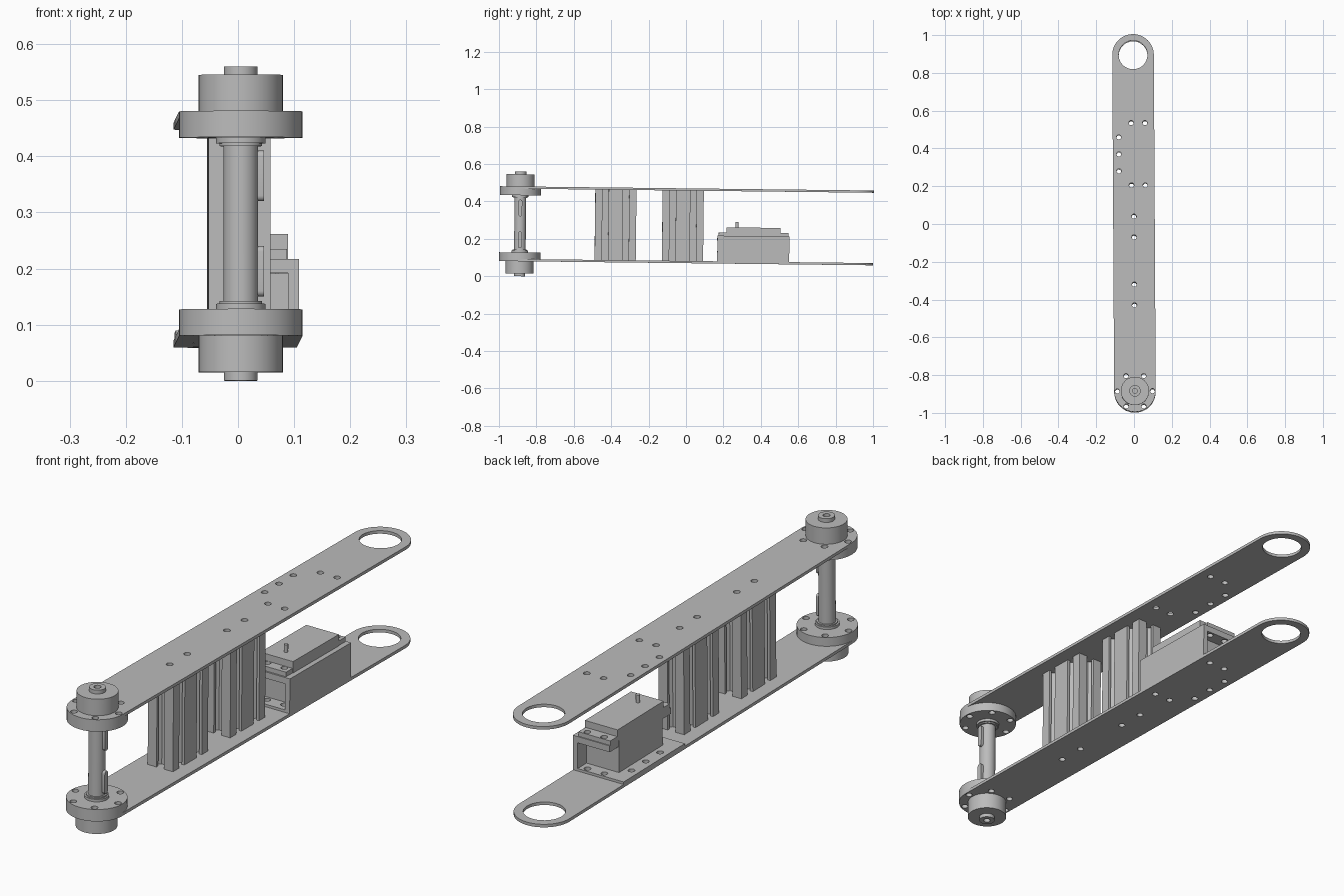
import bpy, bmesh
from math import pi, sin, cos, radians
from mathutils import Matrix, Vector

if "Cube" in bpy.data.objects:
    bpy.data.objects.remove(bpy.data.objects["Cube"], do_unlink=True)

grey = bpy.data.materials.new("plain_grey")
grey.use_nodes = True
GREY = (0.5, 0.5, 0.5, 1)
grey.diffuse_color = GREY
grey.node_tree.nodes["Principled BSDF"].inputs["Base Color"].default_value = GREY

MID = 0.27          # height of the mirror plane between the two arms
PIVOT = -0.89       # shaft position along y
REACH = 0.89        # ring position along y
R = 0.11            # half width of an arm
parts = []


def circle(x, y, r, n=40):
    return [(x + r * cos(2 * pi * i / n), y + r * sin(2 * pi * i / n)) for i in range(n)]


def rect(x0, x1, y0, y1):
    return [(x0, y0), (x1, y0), (x1, y1), (x0, y1)]


def stadium(x, y0, y1, r, n=24):
    arc = [(r * cos(pi * i / n), r * sin(pi * i / n)) for i in range(n + 1)]
    return [(x + a, y1 + b) for a, b in arc] + [(x - a, y0 - b) for a, b in arc]


def prism(bm, outline, z0, z1):
    face = bm.faces.new([bm.verts.new((x, y, z0)) for x, y in outline])
    top = bmesh.ops.extrude_face_region(bm, geom=[face])["geom"]
    verts = [v for v in top if isinstance(v, bmesh.types.BMVert)]
    bmesh.ops.translate(bm, verts=verts, vec=(0, 0, z1 - z0))


def finish(name, bm):
    bmesh.ops.recalc_face_normals(bm, faces=bm.faces)
    mesh = bpy.data.meshes.new(name)
    bm.to_mesh(mesh)
    bm.free()
    mesh.materials.append(grey)
    obj = bpy.data.objects.new(name, mesh)
    bpy.context.collection.objects.link(obj)
    parts.append(obj)
    return obj


def solid(name, *prisms, matrix=None):
    bm = bmesh.new()
    for outline, z0, z1 in prisms:
        prism(bm, outline, z0, z1)
    if matrix:
        bmesh.ops.transform(bm, matrix=matrix, verts=bm.verts)
    return finish(name, bm)


def lathe(name, profile, y, side):
    bm = bmesh.new()
    verts = [bm.verts.new((r, y, MID + side * z)) for r, z in profile]
    edges = [bm.edges.new(pair) for pair in zip(verts, verts[1:])]
    bmesh.ops.spin(bm, geom=verts + edges, cent=(0, y, 0), axis=(0, 0, 1),
                   angle=2 * pi, steps=48)
    bmesh.ops.remove_doubles(bm, verts=bm.verts, dist=1e-5)
    return finish(name, bm)


# Bolt hole positions shared by both arms
holes = [(x, y) for y in (0.2, 0.53) for x in (-0.012, 0.061)]
holes += [(-0.078, y) for y in (0.275, 0.365, 0.455)]
posts = (-0.38, -0.02)
holes += [(0, y + d) for y in posts for d in (-0.055, 0.055)]
holes += [(0.093 * cos(k * pi / 3), PIVOT + 0.093 * sin(k * pi / 3)) for k in range(6)]
cutter = solid("hole_cutter", *[(circle(x, y, 0.0125, 20), -0.1, 0.7) for x, y in holes],
               (circle(0, REACH, 0.076, 48), -0.1, 0.7))
cutter.hide_render = True
parts.remove(cutter)
drilled = []

# Arms, flanges, hubs and collars, mirrored top and bottom
for side, label in ((1, "upper"), (-1, "lower")):
    def layer(z0, z1):
        return sorted((MID + side * z0, MID + side * z1))
    drilled.append(solid(label + "_arm", (stadium(0, PIVOT, REACH, R), *layer(0.188, 0.2))))
    drilled.append(solid(label + "_flange", (circle(0, PIVOT, R, 48), *layer(0.153, 0.188))))
    lathe(label + "_hub", [(0, 0.26), (0.013, 0.26), (0.013, 0.28), (0.03, 0.28),
                           (0.03, 0.265), (0.075, 0.265), (0.075, 0.2), (0, 0.2)],
          PIVOT, side)
    lathe(label + "_collar", [(0, 0.153), (0.044, 0.153), (0.044, 0.143), (0.038, 0.143),
                              (0.038, 0.138), (0, 0.138)], PIVOT, side)
    # Round-ended key on the shaft, facing +x
    turn = Matrix.Translation((0, PIVOT, MID + side * 0.085)) @ Matrix.Rotation(pi / 2, 4, "Z") \
        @ Matrix.Rotation(pi / 2, 4, "X")
    solid(label + "_shaft_key", (stadium(0, -0.035, 0.035, 0.01, 10), 0.02, 0.041), matrix=turn)

solid("shaft", (circle(0, PIVOT, 0.031, 40), MID - 0.153, MID + 0.153))


# Slotted double-width posts between the arms
def slotted_outline(cy, unit=0.0055):
    slot = [(-3, 0), (-3, 2), (-5.5, 2), (-5.5, 3.5), (-3, 6)]
    slot += [(-a, b) for a, b in reversed(slot)]
    hx, hy = 10, 20
    sides = [((-hx, -hy), (1, 0), (10,)), ((hx, -hy), (0, 1), (10, 30)),
             ((hx, hy), (-1, 0), (10,)), ((-hx, hy), (0, -1), (10, 30))]
    pts = []
    for (x, y), (dx, dy), centres in sides:
        pts.append((x, y))
        for c in centres:
            pts += [(x + dx * (c + a) - dy * b, y + dy * (c + a) + dx * b) for a, b in slot]
    return [(x * unit, cy + y * unit) for x, y in pts]


for y, label in zip(posts, ("front", "rear")):
    drilled.append(solid(label + "_post", (slotted_outline(y), MID - 0.188, MID + 0.188)))

# Motor bracket: base, side wall and two end shelves
Y0, Y1 = 0.165, 0.55
floor = MID - 0.188
drilled.append(solid("bracket_base", (rect(-R, R, Y0, Y1), floor, floor + 0.01)))
solid("bracket_wall", (rect(0.09, R, Y0, Y1), floor + 0.01, 0.219))
ends = ((Y0, 0.22, "front"), (0.495, Y1, "rear"))
for a, b, label in ends:
    drilled.append(solid(label + "_bracket_shelf", (rect(-0.05, 0.09, a, b), 0.194, 0.219)))

# Motor: body, mounting tabs, cap and output pin
solid("motor_body", (rect(-0.052, 0.09, 0.22, 0.495), floor + 0.01, 0.219))
for a, b, label in ((0.172, 0.215, "front"), (0.5, 0.546, "rear")):
    drilled.append(solid(label + "_motor_tab", (rect(-0.05, 0.088, a, b), 0.219, 0.237)))
solid("motor_cap", (rect(-0.052, 0.09, 0.213, 0.502), 0.219, 0.264))
solid("motor_pin", (circle(0.02, 0.27, 0.008, 20), 0.264, 0.294))

# Drill the holes, then drop the cutter
for obj in drilled:
    mod = obj.modifiers.new("holes", "BOOLEAN")
    mod.operation, mod.solver, mod.object = "DIFFERENCE", "EXACT", cutter
bpy.context.view_layer.update()
graph = bpy.context.evaluated_depsgraph_get()
cut = [bpy.data.meshes.new_from_object(o.evaluated_get(graph)) for o in drilled]
for obj, mesh in zip(drilled, cut):
    obj.modifiers.clear()
    obj.data = mesh
bpy.data.objects.remove(cutter, do_unlink=True)

# Slight overall lean, and smooth round surfaces
lean = Matrix.Rotation(0.0056, 4, "Z") @ Matrix.Rotation(-0.0115, 4, "X")
bpy.ops.object.select_all(action="DESELECT")
for obj in parts:
    obj.matrix_world = lean
    obj.select_set(True)
bpy.context.view_layer.objects.active = parts[0]
bpy.ops.object.shade_smooth_by_angle(angle=radians(30))
